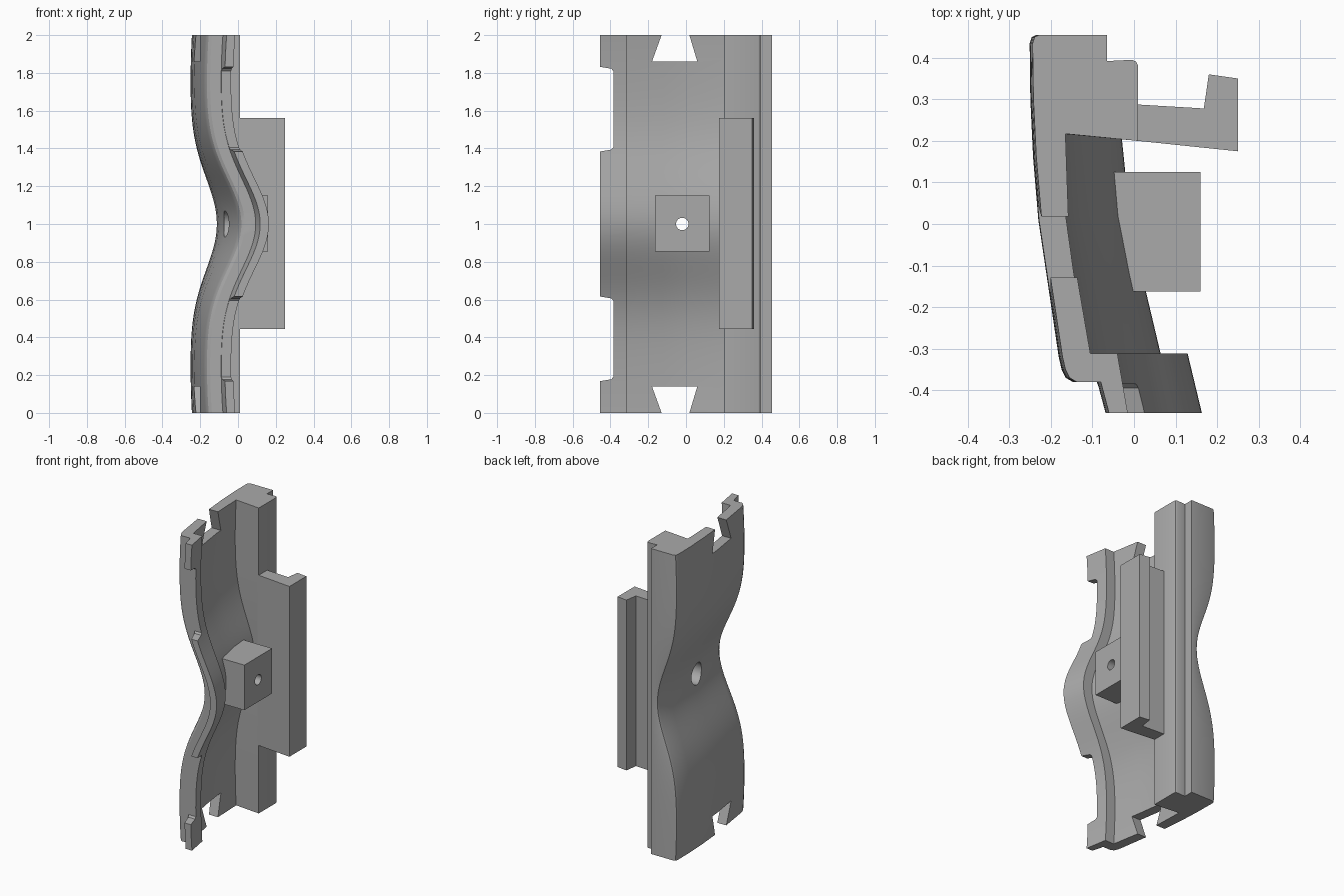
import bpy, bmesh, math

cube = bpy.data.objects.get("Cube")
if cube:
    bpy.data.objects.remove(cube, do_unlink=True)

grey = bpy.data.materials.new("plain grey")
grey.use_nodes = True
colour = (0.4, 0.4, 0.4, 1)
grey.diffuse_color = colour
grey.node_tree.nodes["Principled BSDF"].inputs["Base Color"].default_value = colour


def loft(name, rings):
    """Skin a stack of matching closed rings and cap both ends."""
    bm = bmesh.new()
    rows = [[bm.verts.new(p) for p in ring] for ring in rings]
    n = len(rows[0])
    for a, b in zip(rows, rows[1:]):
        for i in range(n):
            j = (i + 1) % n
            bm.faces.new((a[i], a[j], b[j], b[i]))
    bm.faces.new(rows[0][::-1])
    bm.faces.new(rows[-1])
    bmesh.ops.recalc_face_normals(bm, faces=bm.faces)
    mesh = bpy.data.meshes.new(name)
    bm.to_mesh(mesh)
    bm.free()
    mesh.materials.append(grey)
    obj = bpy.data.objects.new(name, mesh)
    bpy.context.collection.objects.link(obj)
    return obj


def upright(name, xy, z0, z1):
    return loft(name, [[(x, y, z) for x, y in xy] for z in (z0, z1)])


def sideways(name, yz, x0, x1):
    return loft(name, [[(x, y, z) for y, z in yz] for x in (x0, x1)])


def circle(radius, y=-0.02, z=1.0, n=32):
    return [(y + radius * math.cos(k * math.tau / n),
             z + radius * math.sin(k * math.tau / n)) for k in range(n)]


def cut(target, cutters):
    bpy.context.view_layer.objects.active = target
    for c in cutters:
        mod = target.modifiers.new("cut", 'BOOLEAN')
        mod.operation, mod.solver, mod.object = 'DIFFERENCE', 'EXACT', c
        bpy.ops.object.modifier_apply(modifier=mod.name)


def bulge(z):
    t = abs(z - 1)
    return math.exp(-(t / 0.34) ** 2) + 0.07 * (t ** 6 - 1)


# Waisted shell: outer skin, stepped lip, inner skin and straight back block
outer = [(-0.228, 0.455), (-0.239, 0.45), (-0.244, 0.435), (-0.242, 0.3),
         (-0.235, 0.16), (-0.222, 0.01), (-0.2, -0.135), (-0.172, -0.32),
         (-0.165, -0.35), (-0.155, -0.37), (-0.138, -0.38), (-0.08, -0.38),
         (-0.06, -0.455)]
inner = [(-0.015, -0.455), (-0.04, -0.312), (-0.105, -0.312), (-0.138, -0.12),
         (-0.158, 0.02), (-0.165, 0.217)]
block = [(0.01, 0.2), (0.01, 0.38), (0.005, 0.391), (-0.005, 0.395),
         (-0.065, 0.392), (-0.065, 0.455)]


def shell_ring(z):
    b = bulge(z)
    return ([(x + (0.166 - 0.055 * y) * b, y, z) for x, y in outer]
            + [(x + (0.16 - 0.07 * y) * b, y, z) for x, y in inner]
            + [(x, y, z) for x, y in block])


rows = 64
shell = loft("shell", [shell_ring(2 * k / rows) for k in range(rows + 1)])

# Hook rail along the back block
rail = upright("hook_rail", [(0.0, 0.201), (0.25, 0.175), (0.25, 0.35), (0.18, 0.36),
                             (0.168, 0.278), (0.0, 0.288)], 0.445, 1.56)

# Screw boss on the waist
boss = upright("screw_boss", [(-0.07, 0.125), (-0.013, -0.163), (0.16, -0.163),
                              (0.16, 0.125)], 0.855, 1.15)

# Cutters: dovetail slots, lip notches, stepped screw hole
slot = [(-0.122, 2.02), (-0.18, 1.86), (0.06, 1.86), (0.012, 2.02)]
notch = [(-0.5, 1.84), (-0.395, 1.822), (-0.385, 1.81), (-0.385, 1.405),
         (-0.395, 1.394), (-0.5, 1.376)]
shell_cutters = []
for flip in (False, True):
    for name, shape in (("slot_cutter", slot), ("notch_cutter", notch)):
        yz = [(y, 2 - z if flip else z) for y, z in shape]
        shell_cutters.append(sideways(name, yz, -0.5, 0.5))
wide = sideways("counterbore_cutter", circle(0.07), -0.5, 0.08)
narrow = sideways("hole_cutter", circle(0.033), -0.5, 0.5)
cut(shell, shell_cutters + [wide])
cut(boss, [wide, narrow])
for c in shell_cutters + [wide, narrow]:
    bpy.data.objects.remove(c, do_unlink=True)

# Smooth curved skins, crisp edges
for obj in (shell, boss):
    bpy.ops.object.select_all(action='DESELECT')
    obj.select_set(True)
    bpy.context.view_layer.objects.active = obj
    bpy.ops.object.shade_smooth_by_angle(angle=math.radians(30))
